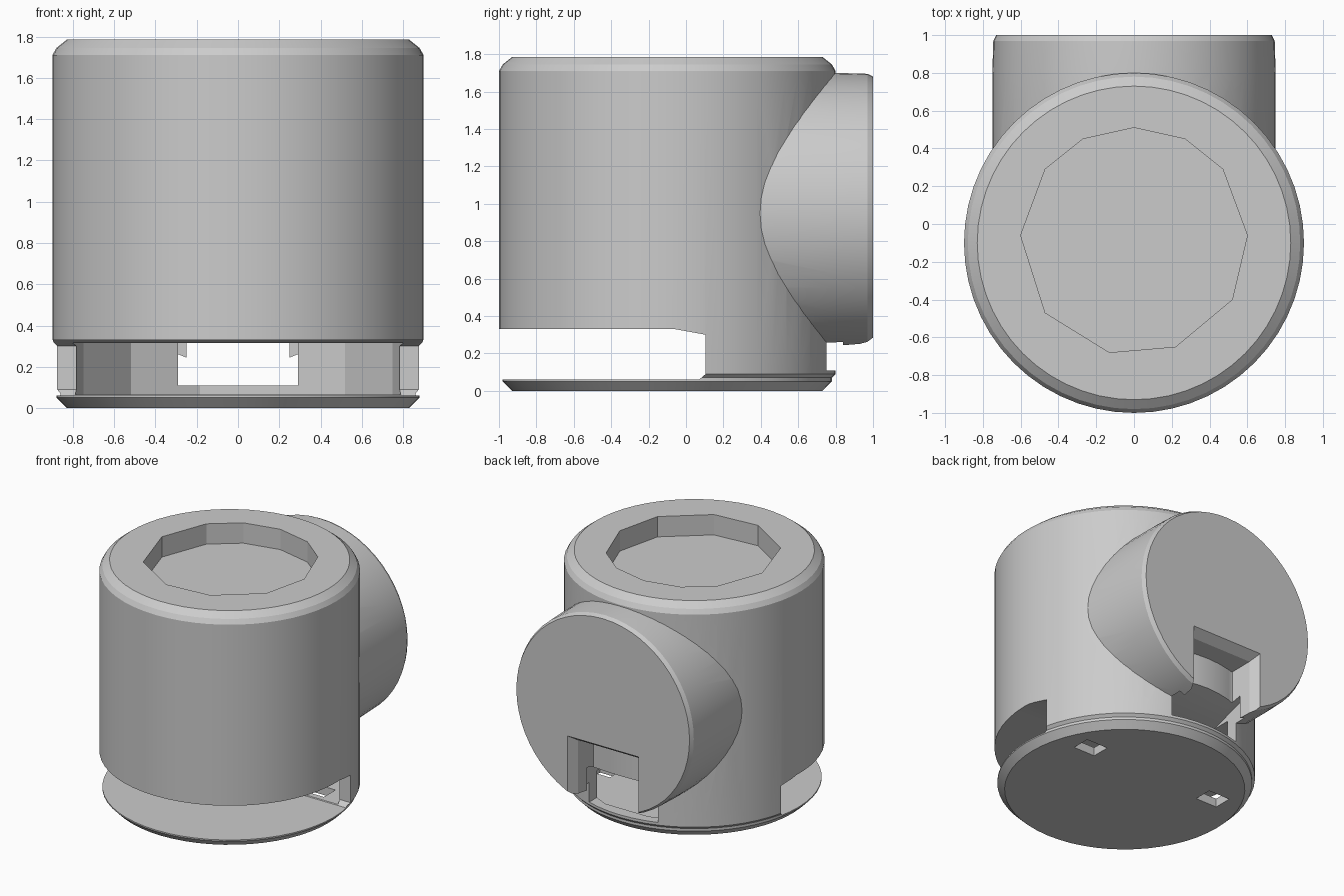
import bpy, bmesh, math
from mathutils import Matrix, Vector

cube = bpy.data.objects.get("Cube")
if cube:
    bpy.data.objects.remove(cube)

grey = bpy.data.materials.new("plain_grey")
grey.use_nodes = True
GREY = (0.6, 0.6, 0.6, 1)
grey.diffuse_color = GREY
grey.node_tree.nodes["Principled BSDF"].inputs["Base Color"].default_value = GREY


def finish(name, bm):
    bmesh.ops.recalc_face_normals(bm, faces=bm.faces)
    mesh = bpy.data.meshes.new(name)
    bm.to_mesh(mesh)
    bm.free()
    mesh.materials.append(grey)
    ob = bpy.data.objects.new(name, mesh)
    bpy.context.collection.objects.link(ob)
    return ob


def loft(name, rings):
    """Closed solid through rings of equal point count."""
    bm = bmesh.new()
    rows = [[bm.verts.new(p) for p in ring] for ring in rings]
    n = len(rows[0])
    for a, b in zip(rows, rows[1:]):
        for i in range(n):
            j = (i + 1) % n
            bm.faces.new((a[i], a[j], b[j], b[i]))
    bm.faces.new(rows[0][::-1])
    bm.faces.new(rows[-1])
    return finish(name, bm)


def lathe(name, profile, centre, segments, axis="z"):
    """Round solid from (radius, height) pairs about z or y."""
    turn = Matrix.Rotation(-math.pi / 2, 3, "X") if axis == "y" else Matrix.Identity(3)
    rings = []
    for r, h in profile:
        angles = [math.tau * i / segments for i in range(segments)]
        rings.append([turn @ Vector((r * math.cos(a), r * math.sin(a), h)) + Vector(centre)
                      for a in angles])
    return loft(name, rings)


def rect(half_x, y, low, high):
    return [(-half_x, y, low), (half_x, y, low), (half_x, y, high), (-half_x, y, high)]


def combine(target, tool, operation):
    mod = target.modifiers.new(operation.lower(), "BOOLEAN")
    mod.object, mod.operation, mod.solver = tool, operation, "EXACT"
    bpy.context.view_layer.objects.active = target
    bpy.ops.object.modifier_apply(modifier=mod.name)
    bpy.data.objects.remove(tool)


AXIS_Y = -0.1

# Upright round housing with bevelled rims
body = lathe("housing", [(0.83, 0), (0.88, 0.05), (0.88, 0.07), (0.9, 0.09),
                         (0.9, 1.71), (0.88, 1.745), (0.83, 1.785)], (0, AXIS_Y, 0), 56)

# Round mount on the back, axis pointing backwards, with a notch in its lower part
mount = lathe("back_mount", [(0.75, 0.2), (0.75, 0.8), (0.745, 0.97), (0.73, 1.0)],
              (0, 0, 0.95), 56, "y")
notch = loft("notch_cutter", [rect(0.24, 0.77, 0.05, 0.64), rect(0.26, 0.93, 0.05, 0.66),
                              rect(0.31, 1.02, 0.05, 0.72)])
combine(mount, notch, "DIFFERENCE")

combine(body, mount, "UNION")

# Faceted recess in the top
recess_outline = [(0, 0.51), (0.27, 0.45), (0.47, 0.29), (0.6, -0.06), (0.52, -0.4), (0.22, -0.65),
                  (-0.13, -0.68), (-0.47, -0.47), (-0.6, -0.06), (-0.47, 0.29), (-0.27, 0.45)]
recess = loft("recess_cutter", [[(x, y, z) for x, y in recess_outline] for z in (1.63, 1.9)])
combine(body, recess, "DIFFERENCE")

# Hollow low chamber, open to the front through a wide slot
chamber = lathe("chamber_cutter", [(0.83, 0.065), (0.83, 0.315)], (0, AXIS_Y, 0), 14)
combine(body, chamber, "DIFFERENCE")
slot_side = [(-1.2, 0.06), (0.07, 0.06), (0.105, 0.09), (0.105, 0.3), (-0.06, 0.33), (-1.2, 0.33)]
slot = loft("slot_cutter", [[(x, y, z) for y, z in slot_side] for x in (-1.1, 1.1)])
combine(body, slot, "DIFFERENCE")

# Window from the chamber out through the notch
window = loft("window_cutter", [rect(0.29, 0.5, 0.11, 0.31), rect(0.29, 0.84, 0.11, 0.42)])
combine(body, window, "DIFFERENCE")

# Two small openings in the floor
for side in (-1, 1):
    cx = side * 0.55
    hole = loft("floor_hole_cutter", [[(cx - 0.09, 0.12, z), (cx + 0.09, 0.12, z),
                                       (cx + 0.09, 0.26, z), (cx - 0.09, 0.26, z)]
                                      for z in (-0.1, 0.15)])
    combine(body, hole, "DIFFERENCE")

# Smooth round walls, crisp edges
bpy.ops.object.select_all(action="DESELECT")
body.select_set(True)
bpy.context.view_layer.objects.active = body
bpy.ops.object.shade_smooth_by_angle(angle=math.radians(20))
